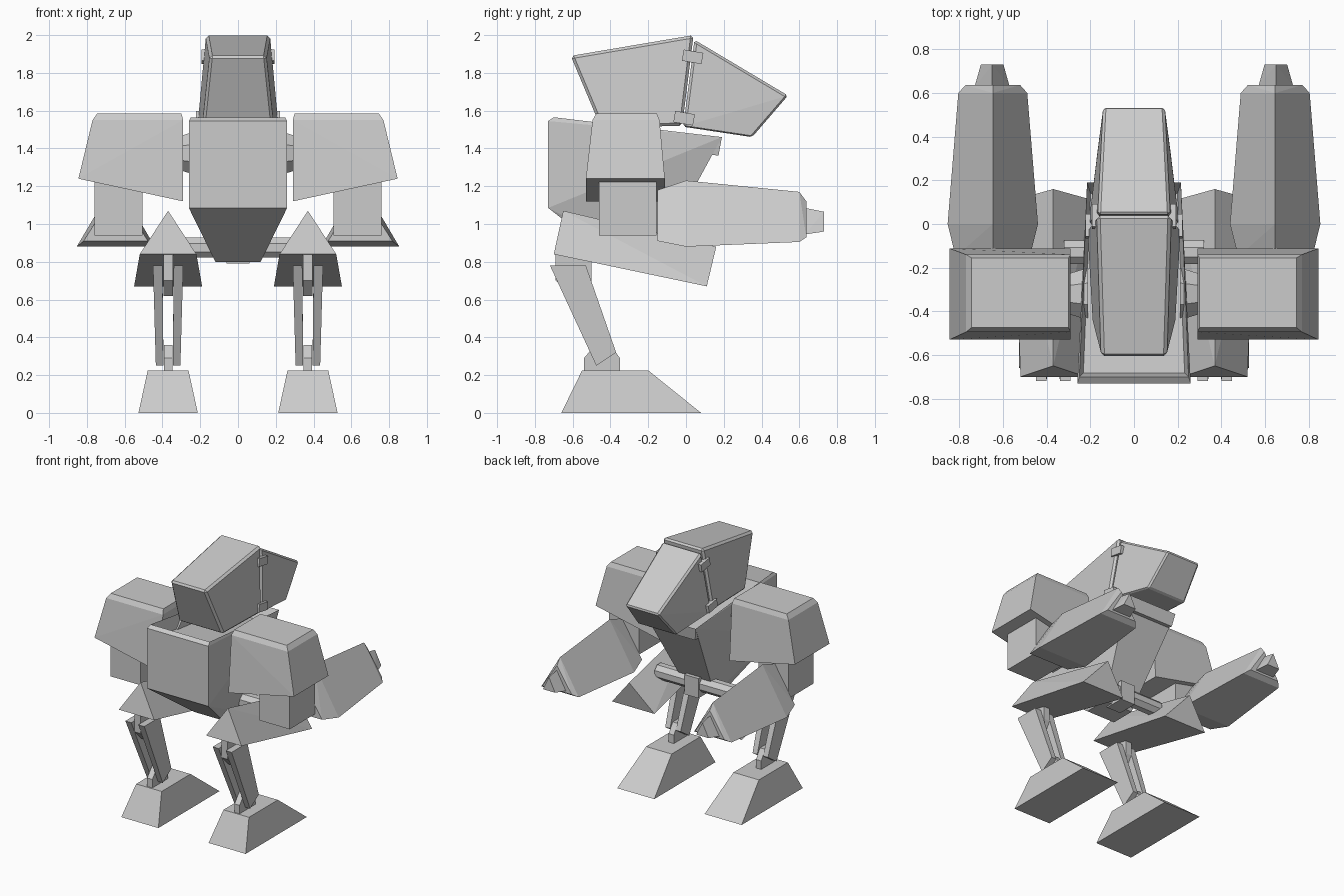
import bpy, bmesh, math
from mathutils import Vector, Matrix

cube = bpy.data.objects.get("Cube")
if cube:
    bpy.data.objects.remove(cube, do_unlink=True)

grey = bpy.data.materials.new("plain_grey")
grey.use_nodes = True
grey.diffuse_color = (0.6, 0.6, 0.6, 1)
grey.node_tree.nodes["Principled BSDF"].inputs["Base Color"].default_value = (0.6, 0.6, 0.6, 1)


def finish(name, bm, bevel=0):
    bmesh.ops.recalc_face_normals(bm, faces=bm.faces)
    mesh = bpy.data.meshes.new(name)
    bm.to_mesh(mesh)
    bm.free()
    mesh.materials.append(grey)
    obj = bpy.data.objects.new(name, mesh)
    bpy.context.collection.objects.link(obj)
    if bevel:
        mod = obj.modifiers.new("edge_bevel", "BEVEL")
        mod.width = bevel
        mod.segments = 1
        mod.limit_method = "ANGLE"
    return obj


def solid(points):
    """Convex block around a few corner points."""
    bm = bmesh.new()
    for p in points:
        bm.verts.new(p)
    bmesh.ops.convex_hull(bm, input=bm.verts)
    bmesh.ops.dissolve_limit(bm, angle_limit=math.radians(2), verts=bm.verts, edges=bm.edges)
    return bm


def symmetric(profile):
    """Corners from (half width, y, z) entries, mirrored across x."""
    return [(s * w, y, z) for w, y, z in profile for s in (-1, 1)]


def box(x0, x1, y0, y1, z0, z1):
    return [(x, y, z) for x in (x0, x1) for y in (y0, y1) for z in (z0, z1)]


def slab(x0, x1, outline):
    return [(x, y, z) for x in (x0, x1) for y, z in outline]


def wedge(cx, sections):
    """Triangular sections: half width, base y, base z, ridge y, ridge z."""
    points = []
    for w, by, bz, ry, rz in sections:
        points += [(cx - w, by, bz), (cx + w, by, bz), (cx, ry, rz)]
    return points


def pair(name, points, bevel=0):
    for side, s in (("left", 1), ("right", -1)):
        finish(f"{side}_{name}", solid([(s * x, y, z) for x, y, z in points]), bevel)


# Torso with a recessed top
bm = solid(symmetric([
    (0.25, -0.70, 1.565), (0.26, -0.73, 1.545), (0.26, -0.73, 1.085),
    (0.12, -0.36, 0.80), (0.12, -0.17, 0.80), (0.215, 0.19, 1.46)]))
bm.normal_update()
top = max(bm.faces, key=lambda f: f.normal.z)
bmesh.ops.inset_region(bm, faces=[top], thickness=0.025)
for v in top.verts:
    v.co.z -= 0.1
finish("torso", bm)

# Head: front and rear shells meeting at a tilted seam
finish("head_front", solid(symmetric([
    (0.15, -0.61, 1.89), (0.17, 0.04, 2.0), (0.215, -0.02, 1.52), (0.19, -0.45, 1.51)])), 0.015)
finish("head_rear", solid(symmetric([
    (0.165, 0.045, 1.975), (0.14, 0.54, 1.68), (0.165, 0.35, 1.46), (0.21, -0.015, 1.515)])), 0.012)

# Hinge plates and pins on the head seam
for level, x, y, z in (("upper", 0.175, 0.035, 1.885), ("lower", 0.205, -0.01, 1.56)):
    for side, s in (("left", 1), ("right", -1)):
        bm = bmesh.new()
        bmesh.ops.create_cube(bm, size=1)
        bmesh.ops.scale(bm, vec=(0.035, 0.105, 0.06), verts=bm.verts)
        bmesh.ops.rotate(bm, matrix=Matrix.Rotation(-0.17, 3, "X"), verts=bm.verts)
        bmesh.ops.translate(bm, vec=(s * x, y, z), verts=bm.verts)
        finish(f"{side}_{level}_hinge", bm)

# Shoulder joints
for side, s in (("left", 1), ("right", -1)):
    bm = bmesh.new()
    bmesh.ops.create_cone(bm, cap_ends=True, segments=8, radius1=0.13, radius2=0.10, depth=0.09)
    bmesh.ops.rotate(bm, matrix=Matrix.Rotation(math.pi / 8, 3, "Z"), verts=bm.verts)
    bmesh.ops.rotate(bm, matrix=Matrix.Rotation(s * math.pi / 2, 3, "Y"), verts=bm.verts)
    bmesh.ops.translate(bm, vec=(s * 0.255, -0.32, 1.375), verts=bm.verts)
    finish(f"{side}_shoulder_joint", bm)

# Shoulder armour: chamfered top, flared sides, slanted underside
pair("shoulder", box(0.30, 0.745, -0.475, -0.155, 1.585, 1.585)
     + box(0.29, 0.77, -0.495, -0.14, 1.55, 1.55)
     + [(x, y, z) for x, z in ((0.29, 1.12), (0.845, 1.24)) for y in (-0.53, -0.112)])

# Arms
pair("upper_arm", box(0.505, 0.76, -0.46, -0.155, 0.94, 1.25))
pair("forearm", wedge(0.647, [
    (0.17, -0.15, 0.91, -0.15, 1.18), (0.207, 0, 0.88, 0, 1.23),
    (0.158, 0.6, 0.905, 0.6, 1.17), (0.125, 0.637, 0.93, 0.637, 1.12)]))
pair("nozzle", wedge(0.65, [
    (0.08, 0.63, 0.945, 0.63, 1.085), (0.052, 0.73, 0.96, 0.73, 1.065)]))

# Hip bar with a centre bracket
bm = bmesh.new()
bmesh.ops.create_cone(bm, cap_ends=True, segments=8, radius1=0.058, radius2=0.058, depth=0.64)
bmesh.ops.rotate(bm, matrix=Matrix.Rotation(math.pi / 8, 3, "Z"), verts=bm.verts)
bmesh.ops.rotate(bm, matrix=Matrix.Rotation(math.pi / 2, 3, "Y"), verts=bm.verts)
bmesh.ops.translate(bm, vec=(0, -0.13, 0.875), verts=bm.verts)
finish("hip_bar", bm)
finish("hip_bracket", solid(box(-0.06, 0.06, -0.22, -0.065, 0.79, 0.94)))

# Legs
leg = 0.37
pair("thigh", wedge(leg, [(0.15, -0.70, 0.84, -0.65, 1.07), (0.18, 0.11, 0.67, 0.16, 0.88)]))
pair("knee_lug", slab(leg - 0.025, leg + 0.025, [
    (-0.69, 0.85), (-0.50, 0.85), (-0.50, 0.70), (-0.55, 0.62), (-0.61, 0.62), (-0.69, 0.70)]))
for label, s in (("outer", 1), ("inner", -1)):
    upper = [(leg + s * d, y, 0.78) for d in (0.03, 0.08) for y in (-0.72, -0.53)]
    lower = [(leg + s * d, y, z) for d in (0.025, 0.065) for y, z in ((-0.37, 0.32), (-0.475, 0.25))]
    pair(f"{label}_shin_bar", upper + lower)
pair("ankle_lug", slab(leg - 0.022, leg + 0.022, [
    (-0.54, 0.20), (-0.35, 0.20), (-0.35, 0.29), (-0.40, 0.36), (-0.48, 0.36), (-0.54, 0.29)]))
pair("foot", box(0.213, 0.527, -0.66, 0.08, 0, 0) + box(0.262, 0.478, -0.55, -0.2, 0.225, 0.225))
